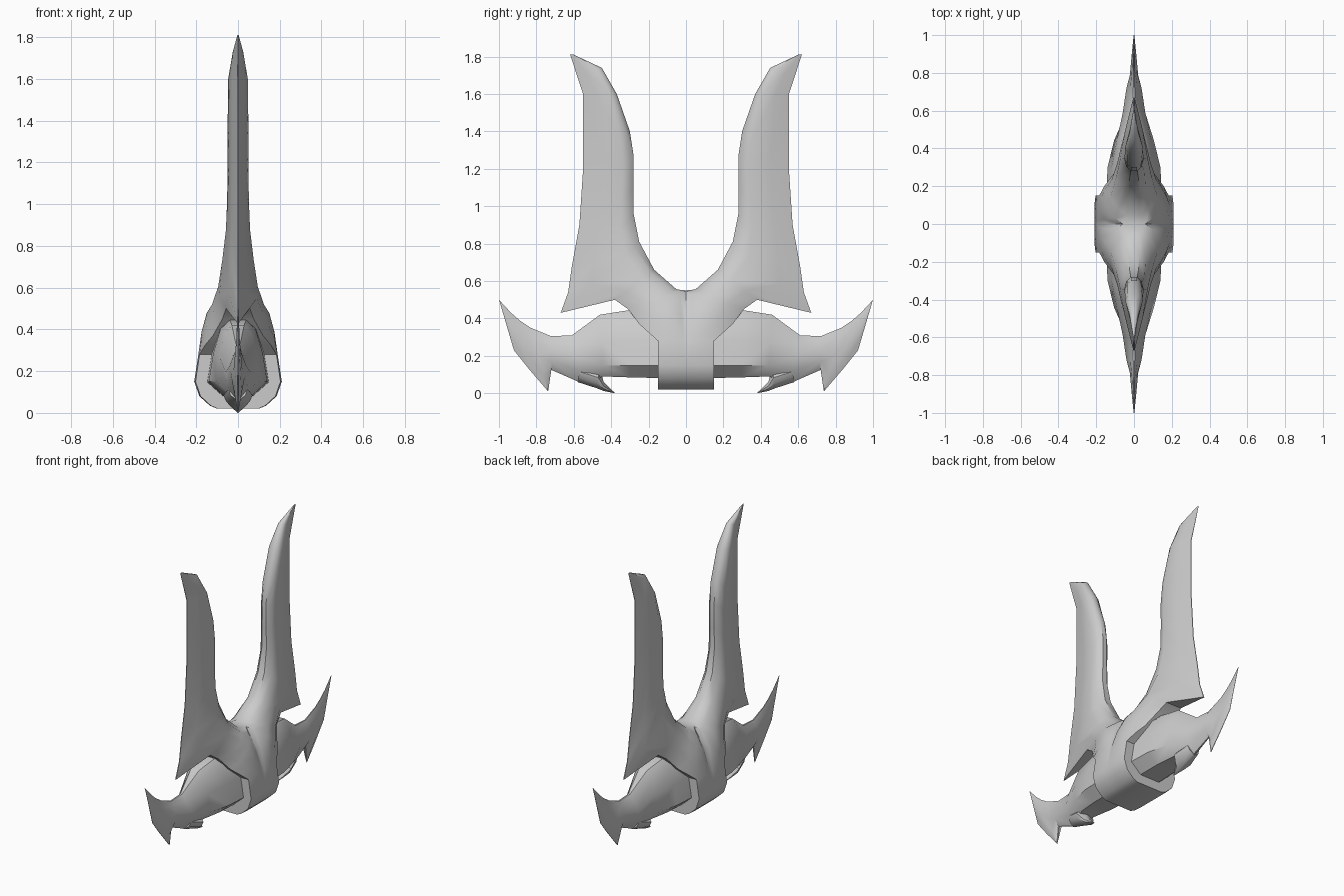
import bpy, bmesh, math

if "Cube" in bpy.data.objects:
    bpy.data.objects.remove(bpy.data.objects["Cube"])

grey = bpy.data.materials.new("plain_grey")
grey.diffuse_color = (0.6, 0.6, 0.6, 1)
grey.use_nodes = True
grey.node_tree.nodes["Principled BSDF"].inputs["Base Color"].default_value = grey.diffuse_color


def loft(name, rings, section, angle=40):
    """Skin rings; each ring = (start yz, end yz, half width, own section or None)."""
    bm = bmesh.new()
    loops = []
    for (ay, az), (by, bz), w, own in rings:
        pts = own or section
        right = [(f * w, ay + (by - ay) * t, az + (bz - az) * t) for t, f in pts]
        left = [(-x, y, z) for x, y, z in reversed(right)]
        loops.append([bm.verts.new(p) for p in right + left])
    n = len(loops[0])
    for r0, r1 in zip(loops, loops[1:]):
        for i in range(n):
            j = (i + 1) % n
            bm.faces.new((r0[i], r0[j], r1[j], r1[i]))
    bm.faces.new(loops[0])
    bm.faces.new(loops[-1])
    # open the halves where they join on the centre plane
    inner = [f for f in bm.faces if all(abs(v.co.y) < 1e-5 for v in f.verts)]
    bmesh.ops.delete(bm, geom=inner, context='FACES')
    bmesh.ops.remove_doubles(bm, verts=bm.verts, dist=0.0005)
    # mirror to the other side
    dup = bmesh.ops.duplicate(bm, geom=bm.verts[:] + bm.edges[:] + bm.faces[:])
    for e in dup["geom"]:
        if isinstance(e, bmesh.types.BMVert):
            e.co.y = -e.co.y
    bmesh.ops.remove_doubles(bm, verts=bm.verts, dist=0.0005)
    bmesh.ops.recalc_face_normals(bm, faces=bm.faces)
    mesh = bpy.data.meshes.new(name)
    bm.to_mesh(mesh)
    bm.free()
    mesh.materials.append(grey)
    ob = bpy.data.objects.new(name, mesh)
    bpy.context.collection.objects.link(ob)
    bpy.ops.object.select_all(action='DESELECT')
    ob.select_set(True)
    bpy.context.view_layer.objects.active = ob
    bpy.ops.object.shade_smooth_by_angle(angle=math.radians(angle))
    return ob


# Sections: (position along ring, fraction of half width)
block = [(0, 1), (.1, 1), (.3, 1), (.65, 1), (1, .97)]
shoulder = [(0, .8), (.12, .9), (.35, 1), (.7, 1), (1, .9)]
saddle = [(0, .4), (.12, .65), (.4, 1), (.75, 1), (1, .8)]
arm = [(0, .3), (.1, .65), (.35, 1), (.7, .95), (1, .6)]
blade = [(0, .3), (.07, .75), (.2, 1), (.6, .6), (1, .04)]

# Central hub flowing into the two tall blades
loft("hub_and_tall_blades", [
    ((0, .02), (.15, .02), .10, block),
    ((0, .035), (.15, .035), .135, block),
    ((0, .08), (.15, .08), .185, block),
    ((0, .15), (.15, .15), .21, block),
    ((0, .28), (.15, .28), .19, block),
    ((0, .42), (.20, .325), .175, shoulder),
    ((0, .55), (.25, .37), .15, saddle),
    ((.05, .555), (.31, .45), .125, arm),
    ((.17, .66), (.38, .50), .095, arm),
    ((.25, .81), (.67, .43), .075, blade),
    ((.28, .96), (.63, .54), .058, blade),
    ((.28, 1.10), (.61, .68), .052, blade),
    ((.28, 1.27), (.57, .90), .05, blade),
    ((.30, 1.40), (.55, 1.20), .05, blade),
    ((.37, 1.60), (.55, 1.60), .047, blade),
    ((.45, 1.74), (.58, 1.69), .025, blade),
    ((.60, 1.81), (.62, 1.812), .003, blade),
], blade)

# Low side wings ending in upswept points with a hanging prong
hull = [(0, .5), (.18, 1), (.55, .85), (.88, .6), (1, .28)]
keel = [(0, .1), (.25, .8), (.55, 1), (.85, .5), (1, .1)]
loft("side_wings", [
    ((.08, .08), (.08, .45), .15, hull),
    ((.30, .085), (.30, .445), .14, hull),
    ((.44, .09), (.46, .42), .105, hull),
    ((.56, .055), (.61, .31), .06, keel),
    ((.72, .125), (.72, .305), .04, keel),
    ((.737, .01), (.83, .35), .022, keel),
    ((.84, .13), (.89, .39), .015, keel),
    ((.92, .23), (.935, .43), .009, keel),
    ((.998, .495), (1, .5), .002, keel),
], hull)

# Small hooked fins under the wings
loft("under_fins", [
    ((.38, 0), (.382, .004), .003, keel),
    ((.44, .012), (.44, .06), .035, keel),
    ((.48, .028), (.46, .13), .07, keel),
    ((.58, .06), (.56, .16), .045, keel),
], keel)
